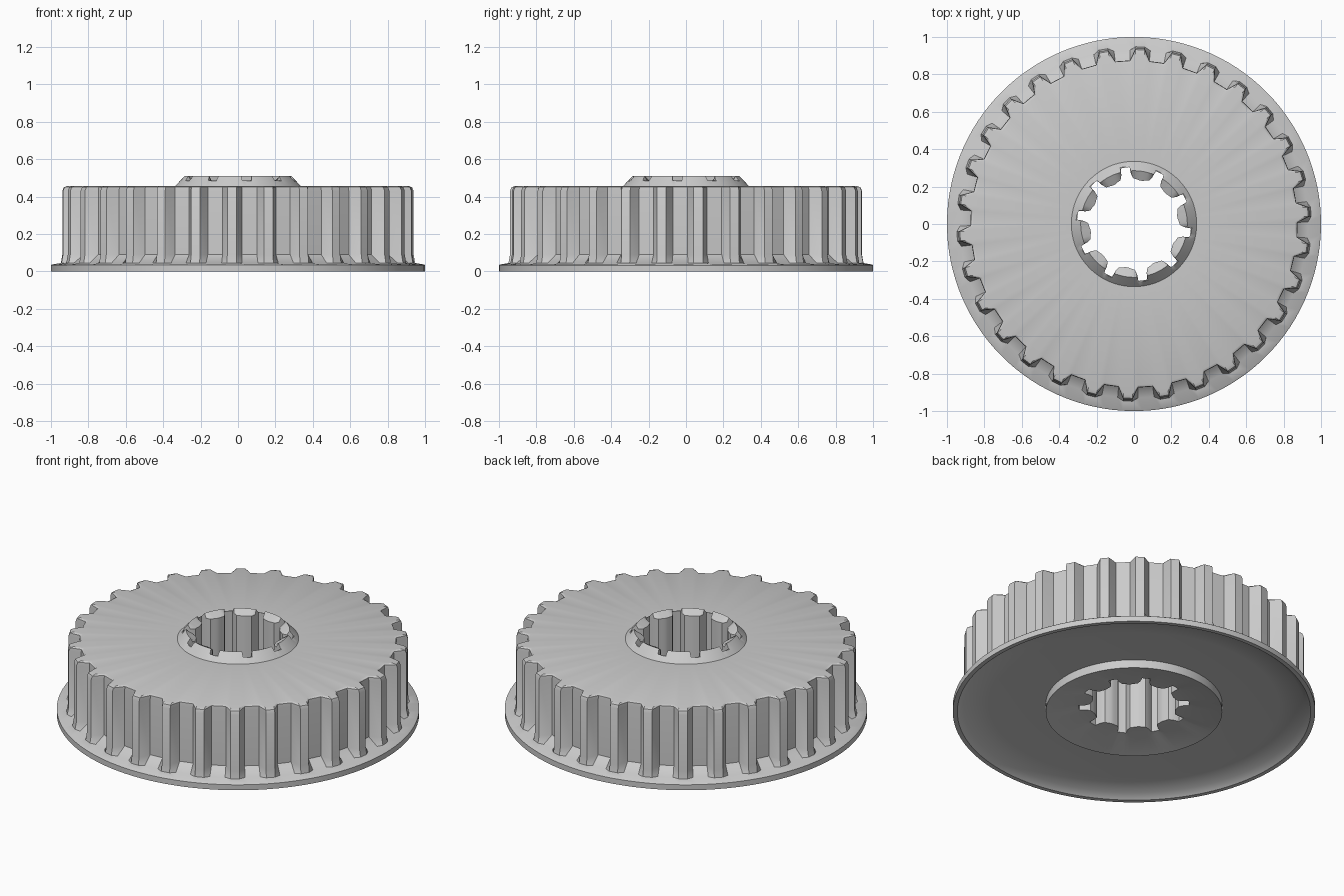
import bpy
import bmesh
from math import radians, cos, sin

cube = bpy.data.objects.get("Cube")
if cube:
    bpy.data.objects.remove(cube, do_unlink=True)

TEETH, SPLINES, COUNT = 30, 10, 120

# Grey metal
grey = bpy.data.materials.new("grey_metal")
grey.use_nodes = True
colour = (0.6, 0.6, 0.6, 1)
grey.diffuse_color = colour
grey.node_tree.nodes["Principled BSDF"].inputs["Base Color"].default_value = colour

# Each ring is a list of (angle, radius, height) with the same number of points


def circle(r, z):
    return [(3 * i - 0.5, r, z) for i in range(COUNT)]


def toothed(root, tip, z):
    steps = [(-3.4, root), (-1.5, tip), (1.5, tip), (3.4, root)]
    return [(4 + 12 * k + a, r, z) for k in range(TEETH) for a, r in steps]


SPLINE = [(-4.5, .305), (-1.5, .305), (1.5, .305), (4.5, .305), (5.5, .27), (8, .245),
          (12, .24), (16, .235), (20, .235), (24, .24), (28, .245), (30.5, .27)]


def splined(pad_z, notch_z, least=0):
    pts = []
    for k in range(SPLINES):
        for a, r in SPLINE:
            notch = r > .3
            pts.append((27 + 36 * k + a, max(r, least), notch_z if notch else pad_z))
    return pts[-8:] + pts[:-8]


rings = [
    # splined bore and raised collar
    splined(.04, .04),
    splined(.485, .48),
    splined(.51, .485, .285),
    circle(.31, .484),
    circle(.335, .457),
    # top plate and rounded tooth tops
    toothed(.86, .912, .457),
    toothed(.873, .932, .45),
    toothed(.875, .94, .43),
    # tooth feet and sloping gap floors
    toothed(.875, .94, .09),
    toothed(.93, .948, .045),
    # flange
    circle(.995, .037),
    circle(1, .033),
    circle(1, 0),
    # dished underside
    circle(.975, 0),
    circle(.94, .028),
    circle(.8, .042),
    circle(.487, .05),
    # lower boss with countersink
    circle(.487, 0),
    circle(.33, .035),
]

bm = bmesh.new()
loops = [[bm.verts.new((r * cos(radians(a)), r * sin(radians(a)), z)) for a, r, z in ring]
         for ring in rings]
for low, high in zip(loops, loops[1:] + loops[:1]):
    for i in range(COUNT):
        j = (i + 1) % COUNT
        bm.faces.new((low[i], low[j], high[j], high[i]))
bmesh.ops.recalc_face_normals(bm, faces=bm.faces)

mesh = bpy.data.meshes.new("toothed_wheel")
bm.to_mesh(mesh)
bm.free()
mesh.materials.append(grey)
wheel = bpy.data.objects.new("toothed_wheel", mesh)
bpy.context.collection.objects.link(wheel)

bpy.ops.object.select_all(action="DESELECT")
wheel.select_set(True)
bpy.context.view_layer.objects.active = wheel
bpy.ops.object.shade_smooth_by_angle(angle=radians(35))
